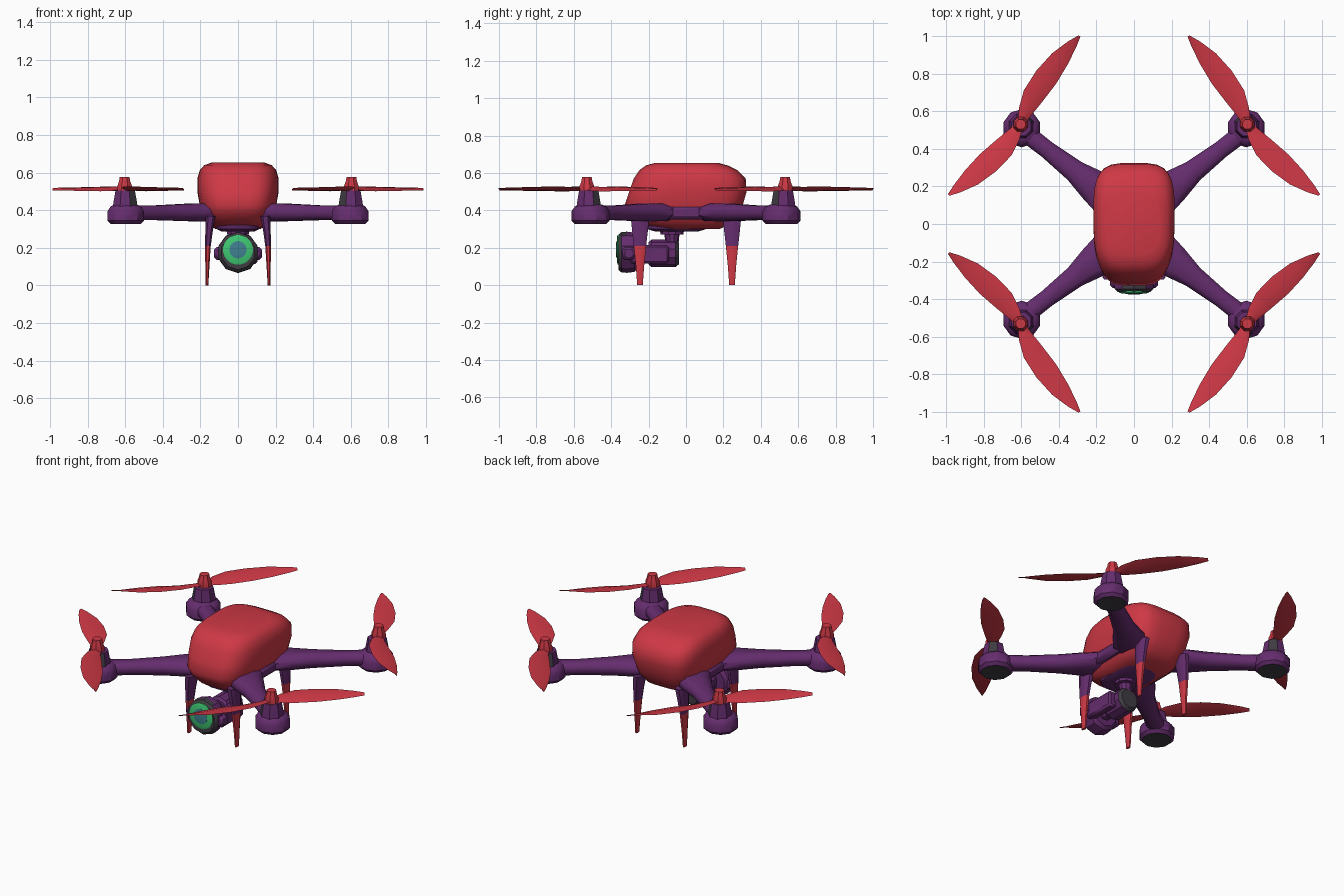
import bpy, bmesh, math
from mathutils import Vector

if "Cube" in bpy.data.objects:
    bpy.data.objects.remove(bpy.data.objects["Cube"])


def material(name, rgb):
    m = bpy.data.materials.new(name)
    m.diffuse_color = (*rgb, 1)
    m.use_nodes = True
    m.node_tree.nodes["Principled BSDF"].inputs["Base Color"].default_value = m.diffuse_color
    return m


RED = material("red", (0.62, 0.04, 0.06))
PURPLE = material("purple", (0.13, 0.026, 0.155))
GREY = material("dark grey", (0.05, 0.045, 0.055))
GREEN = material("green", (0.05, 0.58, 0.17))
BLUE = material("blue", (0.05, 0.22, 0.28))


def loft(name, rings, mats, rule=None, flip=(1, 1), angle=35):
    """Skin a list of equal-length point rings, cap the ends, mirror by flip."""
    bm = bmesh.new()
    rows = [[bm.verts.new((p[0] * flip[0], p[1] * flip[1], p[2])) for p in r] for r in rings]
    n = len(rows[0])
    for a, b in zip(rows, rows[1:]):
        for i in range(n):
            bm.faces.new((a[i], a[(i + 1) % n], b[(i + 1) % n], b[i]))
    bm.faces.new(rows[0])
    bm.faces.new(rows[-1])
    bmesh.ops.recalc_face_normals(bm, faces=bm.faces)
    bm.normal_update()
    if rule:
        for f in bm.faces:
            f.material_index = rule(f.calc_center_median(), f.normal)
    mesh = bpy.data.meshes.new(name)
    bm.to_mesh(mesh)
    bm.free()
    for m in mats:
        mesh.materials.append(m)
    ob = bpy.data.objects.new(name, mesh)
    bpy.context.collection.objects.link(ob)
    bpy.context.view_layer.objects.active = ob
    ob.select_set(True)
    bpy.ops.object.shade_smooth_by_angle(angle=math.radians(angle))
    ob.select_set(False)
    return ob


def ring_z(x, y, z, rx, ry, n, power=1.0, taper=0.0):
    """Horizontal (super)ellipse ring; taper narrows the front."""
    pts = []
    for i in range(n):
        a = 2 * math.pi * (i + 0.5) / n
        c, s = math.cos(a), math.sin(a)
        u = math.copysign(abs(c) ** power, c)
        v = math.copysign(abs(s) ** power, s)
        pts.append((x + rx * u * (1 - taper * max(0, -v) ** 2), y + ry * v, z))
    return pts


def ring_y(x, y, z, r, n):
    return [(x + r * math.cos(2 * math.pi * (i + .5) / n), y,
             z + r * math.sin(2 * math.pi * (i + .5) / n)) for i in range(n)]


def box(name, x0, x1, y0, y1, z0, z1, mat, flip=(1, 1), bevel=0.012):
    ob = loft(name, [[(x0, y0, z), (x1, y0, z), (x1, y1, z), (x0, y1, z)] for z in (z0, z1)],
              [mat], flip=flip)
    mod = ob.modifiers.new("bevel", "BEVEL")
    mod.width, mod.segments = bevel, 1
    return ob


# Rounded body shell: z, half width, front y, back y
BODY = [(.300, .12, -.13, .18), (.33, .165, -.25, .245), (.38, .19, -.30, .285),
        (.43, .205, -.328, .305), (.50, .217, -.305, .325), (.57, .217, -.28, .32),
        (.615, .203, -.25, .275), (.64, .18, -.215, .225), (.654, .14, -.165, .17)]
loft("body_shell", [ring_z(0, (f + b) / 2, z, hx, (b - f) / 2, 28, .52, .12)
                    for z, hx, f, b in BODY], [RED], angle=50)


# Propeller blade: (distance fraction, edge offsets to each side)
BLADE = [(0, .02, .02), (.12, .055, .022), (.28, .085, .03), (.5, .088, .038),
         (.72, .07, .032), (.9, .034, .018), (1, .006, .006)]


def blade(name, hub, tip, flip):
    hub, tip = Vector((*hub, .515)), Vector((*tip, .513))
    d = tip - hub
    side = Vector((d.y, -d.x, 0)).normalized()
    rings = []
    for t, wide, thin in BLADE:
        c = hub + d * t
        up = Vector((0, 0, .010 * (1 - t) + .003))
        pitch = Vector((0, 0, .016 * (1 - .6 * t) * min(1, t * 6)))
        mid = c + side * (wide - thin) * .4
        rings.append([c + side * wide + pitch, mid + up, c - side * thin - pitch, mid - up])
    loft(name, rings, [RED], flip=flip)


# Everything that repeats in the four corners
for sy, end in ((-1, "front"), (1, "back")):
    for sx, hand in ((1, "right"), (-1, "left")):
        tag, fl = f"{end}_{hand}_", (sx, sy)

        # Tapered arm with an eight-sided section
        a, b = Vector((.12, .13, .39)), Vector((.61, .51, .385))
        side = Vector((b.y - a.y, a.x - b.x, 0)).normalized()
        rings = []
        for t, w, h in ((0, .11, .045), (.2, .088, .048), (.4, .06, .044), (.7, .047, .038), (1, .05, .04)):
            c = a.lerp(b, t)
            rings.append([c + side * w * u + Vector((0, 0, h * v)) for u, v in
                          ((1, -.4), (1, .4), (.55, 1), (-.55, 1), (-1, .4), (-1, -.4), (-.55, -1), (.55, -1))])
        loft(tag + "arm", rings, [PURPLE], flip=fl, angle=50)

        # Motor pod with dark underside, then the motor tower
        loft(tag + "motor_pod",
             [ring_z(.597, .51, z, r, r, 10) for z, r in
              ((.328, .06), (.327, .085), (.345, .102), (.395, .102), (.42, .085), (.432, .06))],
             [PURPLE, GREY], lambda c, n: int(n.z < -.99), flip=fl)
        loft(tag + "motor_tower",
             [ring_z(.6, .52, z, r, r, 8) for z, r in ((.40, .073), (.44, .068), (.505, .056))],
             [PURPLE, GREY], lambda c, n: int(abs(n.z) < .5 and n.x * n.y * sx * sy < -.2), flip=fl)

        # Propeller hub and two blades
        loft(tag + "propeller_hub",
             [ring_z(.603, .53, z, r, r, 8) for z, r in
              ((.49, .04), (.53, .042), (.555, .032), (.578, .028))], [RED], flip=fl)
        blade(tag + "propeller_inner_blade", (.603, .533), (.29, 1.0), fl)
        blade(tag + "propeller_outer_blade", (.603, .533), (.985, .155), fl)

        # Landing leg, purple above and red below
        loft(tag + "leg",
             [[(x + u * hx, .246 + v * hy, z) for u, v in
               ((1, .5), (.5, 1), (-.5, 1), (-1, .5), (-1, -.5), (-.5, -1), (.5, -1), (1, -.5))]
              for z, x, hx, hy in ((0, .165, .007, .015), (.1, .163, .011, .022),
                                   (.21, .16, .015, .033), (.29, .154, .02, .042), (.37, .145, .026, .05))],
             [RED, PURPLE], lambda c, n: int(c.z > .21), flip=fl)

# Side rails joining the arms along the body
for sx, hand in ((1, "right"), (-1, "left")):
    box(hand + "_side_rail", .15, .212, -.2, .2, .35, .425, PURPLE, (sx, 1), .02)

# Belly plate and gimbal mount
loft("belly_plate", [ring_z(0, -.05, z, rx, ry, 16, .6) for z, rx, ry in
                     ((.288, .09, .12), (.3, .115, .16), (.335, .12, .17))], [PURPLE])
loft("gimbal_mount", [ring_z(0, -.075, z, r, r, 10) for z, r in
                      ((.22, .035), (.27, .04), (.272, .062), (.31, .065))], [PURPLE])

# Gimbal motor with a dark rear cap, and the arm to the camera
loft("gimbal_motor", [ring_y(0, y, .17, r, 10) for y, r in
                      ((-.2, .06), (-.185, .073), (-.055, .073), (-.038, .058))],
     [PURPLE, GREY], lambda c, n: int(c.y > -.05))
box("gimbal_arm", .05, .105, -.30, -.09, .115, .215, PURPLE)
box("gimbal_link", -.03, .03, -.28, -.18, .13, .21, PURPLE)

# Camera head with dark front rim, side ears, lens ring and lens glass
loft("camera_head", [ring_y(0, y, .176, r, 10) for y, r in
                     ((-.258, .085), (-.275, .105), (-.315, .11), (-.345, .108), (-.362, .092))],
     [PURPLE, GREY], lambda c, n: int(c.y < -.345 or (n.z > .85 and c.y < -.3)))
for sx, hand in ((1, "right"), (-1, "left")):
    box(hand + "_camera_ear", .08, .128, -.34, -.27, .135, .205, PURPLE, (sx, 1), .015)
loft("lens_ring", [ring_y(0, y, .19, r, 20) for y, r in
                   ((-.355, .08), (-.365, .08), (-.370, .066))], [GREEN])
loft("lens_glass", [ring_y(0, y, .19, r, 20) for y, r in
                    ((-.368, .046), (-.372, .046), (-.374, .03))], [BLUE])
